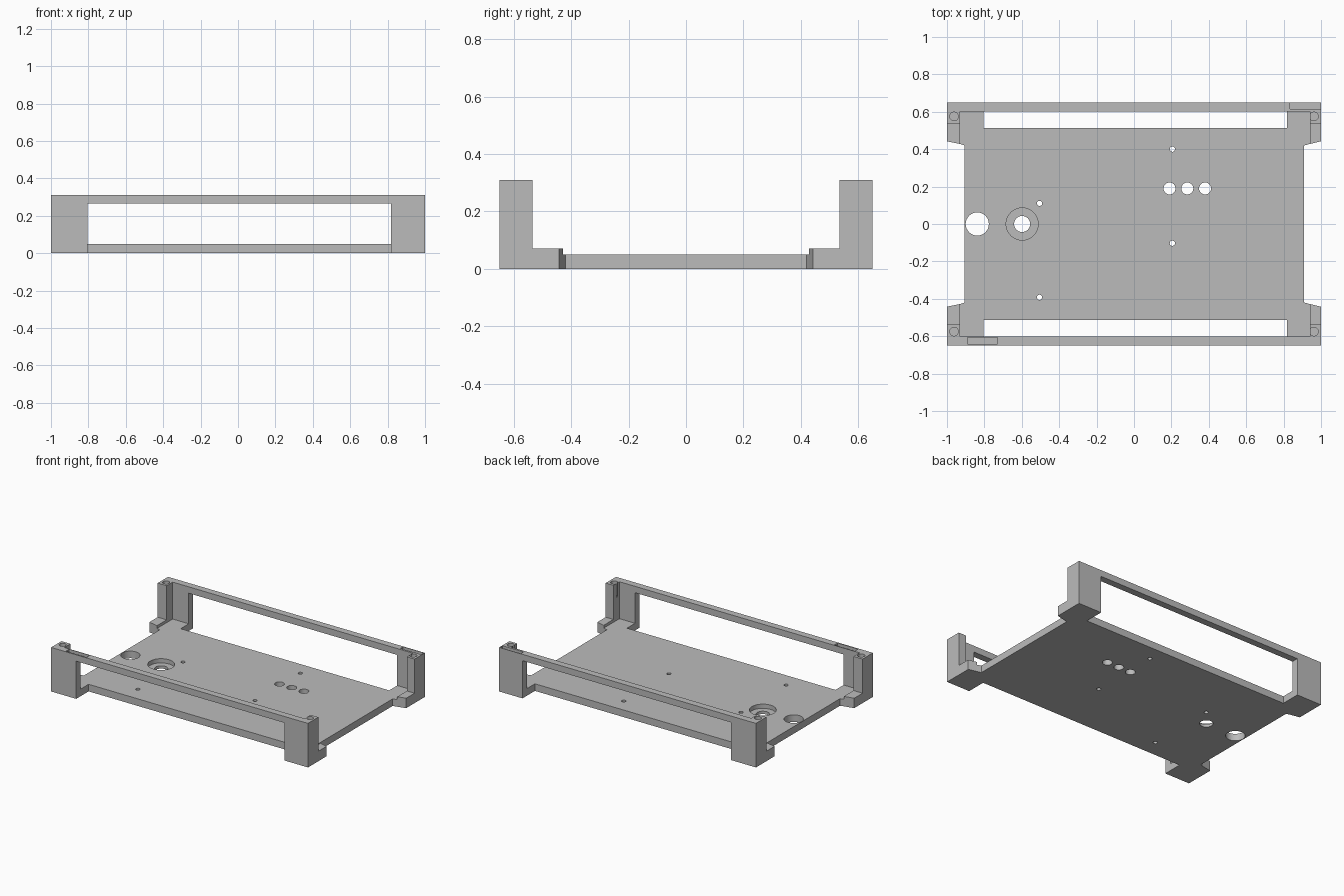
import bpy, bmesh, math
from mathutils import Vector

if "Cube" in bpy.data.objects:
    bpy.data.objects.remove(bpy.data.objects["Cube"])

grey = bpy.data.materials.new("plain grey")
grey.diffuse_color = (0.5, 0.5, 0.5, 1)
grey.use_nodes = True
grey.node_tree.nodes["Principled BSDF"].inputs["Base Color"].default_value = grey.diffuse_color


def prism(name, pts, lo, hi, axis="z"):
    """Extrude an outline along z, or an x-z outline along y."""
    bm = bmesh.new()
    place = (lambda a, b, c: (a, b, c)) if axis == "z" else (lambda a, b, c: (a, c, b))
    face = bm.faces.new([bm.verts.new(place(a, b, lo)) for a, b in pts])
    ext = bmesh.ops.extrude_face_region(bm, geom=[face])
    move = Vector(place(0, 0, hi - lo))
    bmesh.ops.translate(bm, vec=move, verts=[g for g in ext["geom"] if isinstance(g, bmesh.types.BMVert)])
    bmesh.ops.recalc_face_normals(bm, faces=bm.faces)
    mesh = bpy.data.meshes.new(name)
    bm.to_mesh(mesh)
    bm.free()
    mesh.materials.append(grey)
    ob = bpy.data.objects.new(name, mesh)
    bpy.context.collection.objects.link(ob)
    return ob


def rect(x0, x1, y0, y1):
    return [(x0, y0), (x1, y0), (x1, y1), (x0, y1)]


def circle(x, y, r, n=32):
    return [(x + r * math.cos(2 * math.pi * i / n), y + r * math.sin(2 * math.pi * i / n)) for i in range(n)]


def combine(target, tool, operation):
    """Apply a boolean and discard the tool."""
    mod = target.modifiers.new("boolean", "BOOLEAN")
    mod.operation, mod.solver, mod.object = operation, "EXACT", tool
    bpy.context.view_layer.objects.active = target
    bpy.ops.object.modifier_apply(modifier=mod.name)
    bpy.data.objects.remove(tool, do_unlink=True)


def finish(ob):
    bpy.ops.object.select_all(action="DESELECT")
    ob.select_set(True)
    bpy.context.view_layer.objects.active = ob
    bpy.ops.object.shade_smooth_by_angle(angle=math.radians(30))


# Main levels and columns
PLATE, FOOT, TOP = 0.05, 0.07, 0.31
LEFT, RIGHT = -0.805, 0.818        # sides of the long openings
IN_L, IN_R = -0.93, 0.94           # inner faces of the corner pillars
WALL_IN, WALL_OUT = 0.602, 0.65

# Base plate with corner tabs reaching to the walls
half = [(0.91, 0.42), (IN_R, 0.428), (IN_R, WALL_IN), (RIGHT, WALL_IN), (RIGHT, 0.512),
        (LEFT, 0.512), (LEFT, WALL_IN), (IN_L, WALL_IN), (IN_L, 0.428), (-0.905, 0.42)]
plate = prism("base_plate", half + [(x, -y) for x, y in reversed(half)], 0, PLATE)

# Through holes: large port, bore, three lamp holes, four screw holes
holes = [(-0.838, 0, 0.062), (-0.598, 0, 0.043)]
holes += [(x, 0.19, 0.032) for x in (0.19, 0.285, 0.38)]
holes += [(0.205, 0.4, 0.014), (0.205, -0.103, 0.014), (-0.505, 0.11, 0.014), (-0.505, -0.392, 0.014)]
for x, y, r in holes:
    combine(plate, prism("cutter", circle(x, y, r), -0.1, 0.2), "DIFFERENCE")
# Counterbore round the bore
combine(plate, prism("cutter", circle(-0.598, 0, 0.086), 0.02, 0.2), "DIFFERENCE")
finish(plate)


def side_frame(name, s, slot):
    """Window wall with corner pillars and low feet; s is the side along y."""
    portal = [(-1, 0), (LEFT, 0), (LEFT, 0.265), (RIGHT, 0.265), (RIGHT, 0), (1, 0), (1, TOP), (-1, TOP)]
    frame = prism(name, portal, s * WALL_IN, s * WALL_OUT, "y")
    for outer, inner in ((-1, IN_L), (1, IN_R)):
        pillar = rect(outer, inner, s * 0.535, s * WALL_IN)
        combine(frame, prism("pillar", pillar, 0, TOP), "UNION")
        foot = [(outer, s * 0.442), (inner, s * 0.428), (inner, s * 0.535), (outer, s * 0.535)]
        combine(frame, prism("foot", foot, 0, FOOT), "UNION")
        # Screw hole in the pillar top
        hole = circle(outer * 0.962, s * 0.575, 0.023)
        combine(frame, prism("cutter", hole, TOP - 0.1, TOP + 0.1), "DIFFERENCE")
    # Shallow latch recess in the top edge
    combine(frame, prism("cutter", rect(*slot), TOP - 0.02, TOP + 0.1), "DIFFERENCE")
    finish(frame)


side_frame("front_frame", -1, (-0.89, -0.73, -0.642, -0.606))
side_frame("rear_frame", 1, (0.833, 0.996, 0.616, 0.646))
